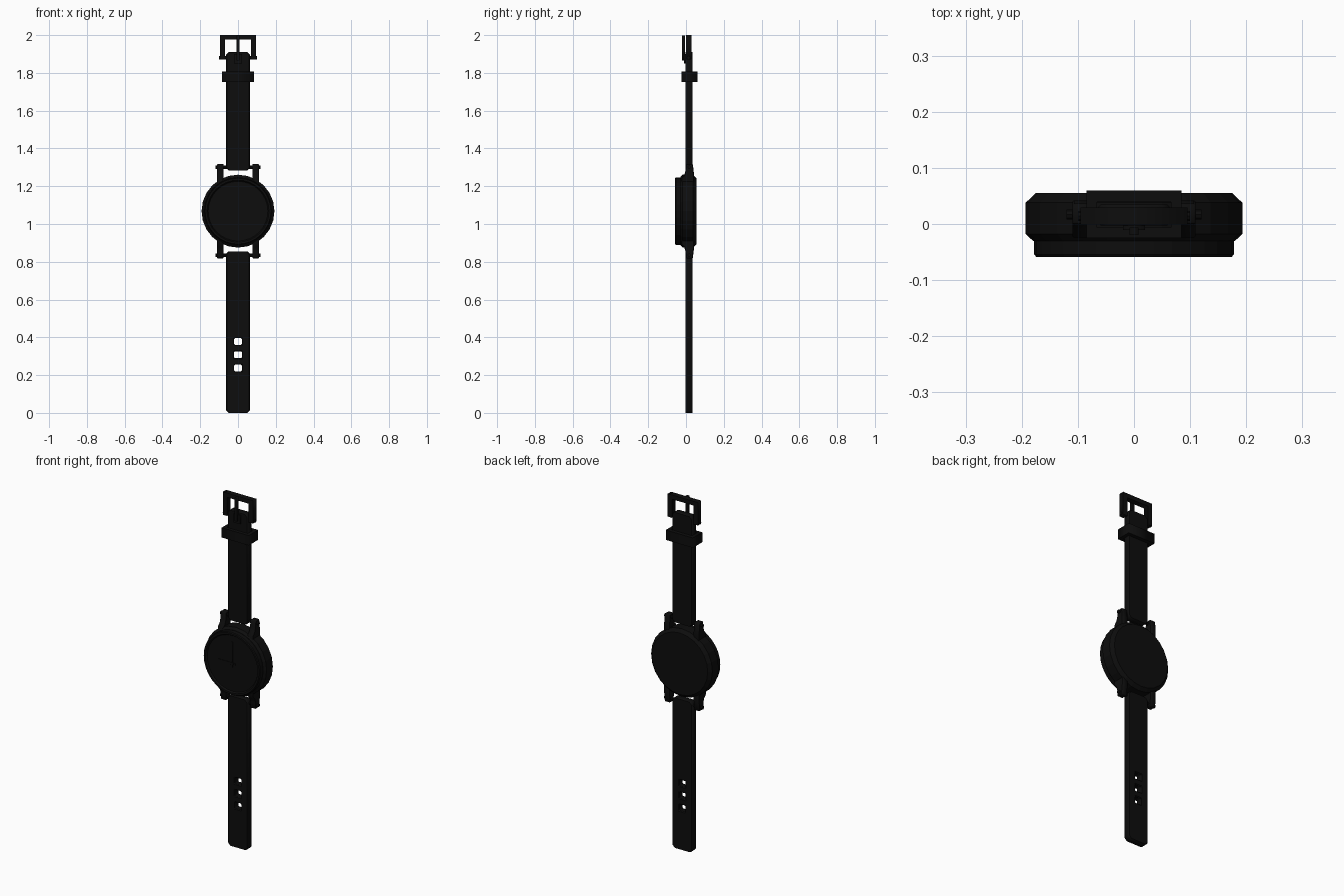
import bpy, bmesh
from math import pi, cos, sin, radians
from mathutils import Matrix, Euler

if "Cube" in bpy.data.objects:
    bpy.data.objects.remove(bpy.data.objects["Cube"])

MID = 1.068  # height of the watch centre
black = bpy.data.materials.new("black")
black.diffuse_color = (0.004, 0.004, 0.004, 1)
black.use_nodes = True
black.node_tree.nodes["Principled BSDF"].inputs["Base Color"].default_value = black.diffuse_color

FRONT = (pi / 2, 0, 0)        # outline in x/z, depth along y
SIDE = (pi / 2, 0, pi / 2)    # outline in y/z, depth along x
TOP = (0, 0, 0)               # outline in x/y, depth along z


def add(name, bm):
    bmesh.ops.recalc_face_normals(bm, faces=bm.faces)
    me = bpy.data.meshes.new(name)
    bm.to_mesh(me)
    bm.free()
    me.materials.append(black)
    ob = bpy.data.objects.new(name, me)
    bpy.context.collection.objects.link(ob)
    return ob


def plate(name, outlines, rot, centre, thick, bevel=0.0):
    """Extruded outline; further outlines become holes."""
    cu = bpy.data.curves.new(name + "_outline", 'CURVE')
    cu.dimensions = '2D'
    cu.fill_mode = 'BOTH'
    cu.extrude = thick / 2
    for pts in outlines:
        sp = cu.splines.new('POLY')
        sp.points.add(len(pts) - 1)
        for p, (a, b) in zip(sp.points, pts):
            p.co = (a, b, 0, 1)
        sp.use_cyclic_u = True
    tmp = bpy.data.objects.new(name + "_tmp", cu)
    bpy.context.collection.objects.link(tmp)
    bpy.context.view_layer.update()
    me = bpy.data.meshes.new_from_object(
        tmp.evaluated_get(bpy.context.evaluated_depsgraph_get()))
    bm = bmesh.new()
    bm.from_mesh(me)
    bpy.data.objects.remove(tmp)
    bpy.data.meshes.remove(me)
    bpy.data.curves.remove(cu)
    bmesh.ops.remove_doubles(bm, verts=bm.verts, dist=1e-5)
    bm.transform(Matrix.Translation(centre) @ Euler(rot).to_matrix().to_4x4())
    ob = add(name, bm)
    if bevel:
        m = ob.modifiers.new("soft_edge", 'BEVEL')
        m.width = bevel
        m.segments = 1
        m.limit_method = 'ANGLE'
        m.angle_limit = radians(60)
    return ob


def rect(x0, x1, y0, y1, c=0.0):
    if not c:
        return [(x0, y0), (x1, y0), (x1, y1), (x0, y1)]
    return [(x0 + c, y0), (x1 - c, y0), (x1, y0 + c), (x1, y1 - c),
            (x1 - c, y1), (x0 + c, y1), (x0, y1 - c), (x0, y0 + c)]


def lathe(name, profile, sides):
    """Turn (radius, y) points round the watch's front-back axis."""
    bm = bmesh.new()
    rings = []
    for r, y in profile:
        rings.append([bm.verts.new((r * cos(2 * pi * i / sides), y,
                                    MID + r * sin(2 * pi * i / sides)))
                      for i in range(sides)])
    for a, b in zip(rings, rings[1:]):
        for i in range(sides):
            j = (i + 1) % sides
            bm.faces.new((a[i], a[j], b[j], b[i]))
    bm.faces.new(rings[0])
    bm.faces.new(rings[-1])
    return add(name, bm)


def rod(name, half, r, y, z, sides=8):
    bm = bmesh.new()
    bmesh.ops.create_cone(bm, cap_ends=True, segments=sides, radius1=r, radius2=r,
                          depth=2 * half,
                          matrix=Matrix.Translation((0, y, z)) @ Matrix.Rotation(pi / 2, 4, 'Y'))
    return add(name, bm)


# Case with chamfered rim, bezel and recessed dial
lathe("case", [(0.175, 0.055), (0.193, 0.038), (0.193, -0.018), (0.18, -0.03)], 24)
lathe("bezel", [(0.178, -0.025), (0.178, -0.054), (0.174, -0.059),
                (0.164, -0.059), (0.158, -0.05)], 32)

# Hands and centre cap
plate("minute_hand", [rect(-0.004, 0.004, -0.02, 0.125)], FRONT, (0, -0.054, MID), 0.003)
plate("hour_hand", [rect(-0.085, 0.02, -0.005, 0.005)], FRONT, (0, -0.052, MID), 0.003)
lathe("hand_cap", [(0.009, -0.05), (0.009, -0.057)], 12)

# Lugs and spring bars, mirrored above and below the case
for s, word in ((1, "upper"), (-1, "lower")):
    prof = [(-0.024, 0.10), (0.042, 0.10), (0.042, 0.2), (0.036, 0.25),
            (0.0, 0.25), (-0.002, 0.215), (-0.01, 0.19), (-0.024, 0.175)]
    for x, side in ((-0.093, "left"), (0.093, "right")):
        plate(f"{word}_{side}_lug", [[(y, s * z) for y, z in prof]], SIDE,
              (x, 0, MID), 0.034, 0.003)
    rod(f"{word}_spring_bar", 0.12, 0.009, 0.017, MID + s * 0.233)

# Straps, the lower one with buckle holes
holes = [rect(-0.02, 0.02, z, z + 0.036) for z in (0.22, 0.29, 0.36)]
plate("lower_strap", [rect(-0.063, 0.063, 0, 0.855, 0.013)] + holes,
      FRONT, (0, 0.016, 0), 0.038, 0.004)
plate("upper_strap", [rect(-0.063, 0.063, 1.283, 1.91, 0.013)],
      FRONT, (0, 0.016, 0), 0.038, 0.004)

# Strap keeper loop
plate("keeper_loop", [rect(-0.085, 0.085, -0.025, 0.06),
                      rect(-0.066, 0.066, -0.006, 0.039)], TOP, (0, 0, 1.78), 0.056)

# Buckle: open frame, hinge bar and pin
plate("buckle_frame", [[(-0.095, 1.87), (-0.095, 2.0), (0.095, 2.0), (0.095, 1.87),
                        (0.068, 1.87), (0.068, 1.976), (-0.068, 1.976), (-0.068, 1.87)]],
      FRONT, (0, 0.014, 0), 0.03)
rod("buckle_bar", 0.1, 0.009, 0.014, 1.88)
plate("buckle_pin", [rect(-0.008, 0.008, 1.865, 1.998)], FRONT, (0, -0.013, 0), 0.014)
plate("pin_sleeve", [rect(-0.02, 0.02, 1.85, 1.9)], FRONT, (0, -0.003, 0), 0.016)
